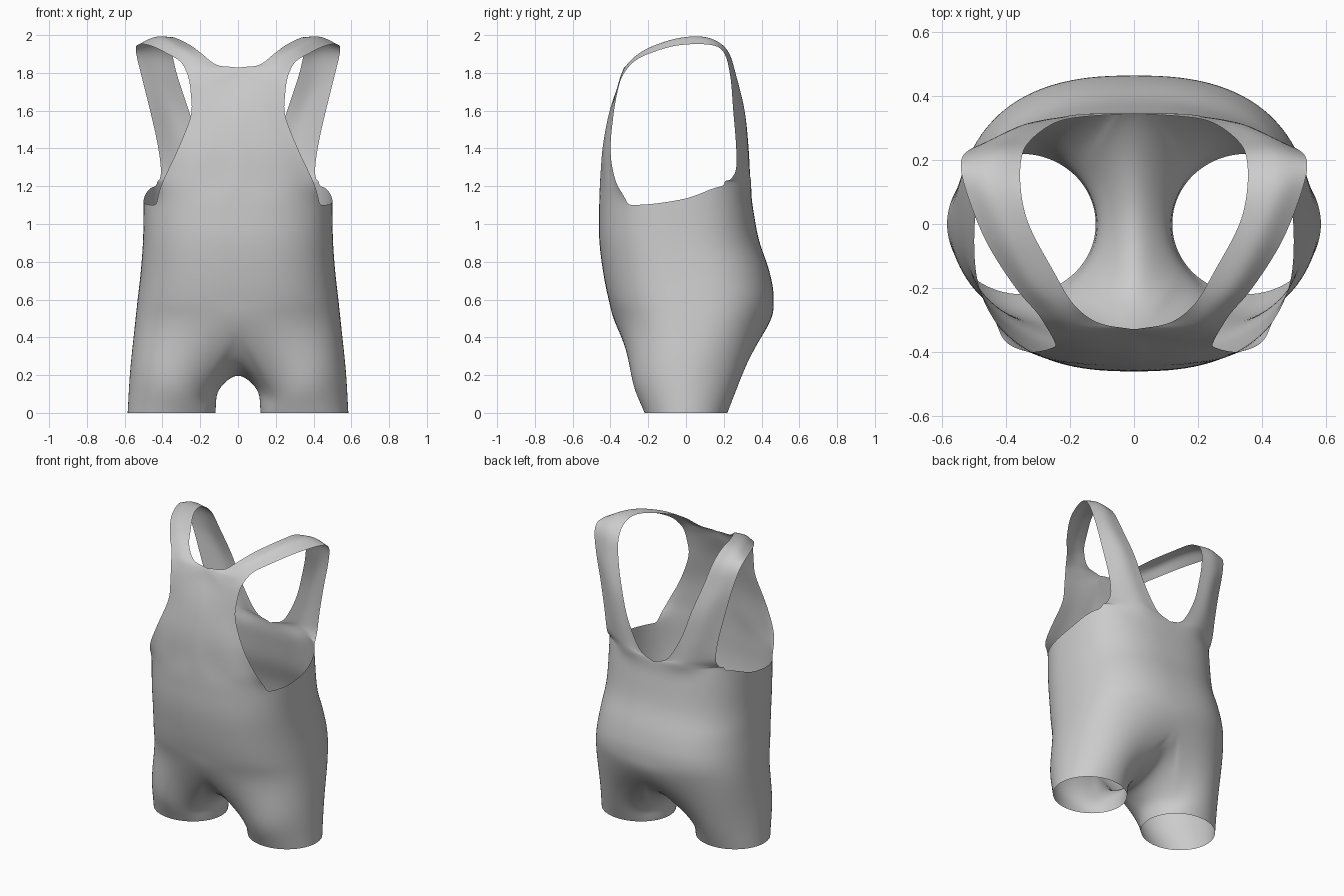
import bpy, bmesh
from math import sin, cos, pi, radians, exp
from mathutils import Vector as V

if "Cube" in bpy.data.objects:
    bpy.data.objects.remove(bpy.data.objects["Cube"])

NU, NI, NA, K = 32, 12, 10, 4   # half-girth, crotch, strap columns; samples per row


def catmull(a, b, c, d, t):
    return 0.5 * (2 * b + (c - a) * t + (2 * a - 5 * b + 4 * c - d) * t * t
                  + (3 * b - a - 3 * c + d) * t ** 3)


def resample(pts, n):
    """Smooth curve through a few points, n + 1 samples."""
    p = [2 * pts[0] - pts[1]] + pts + [2 * pts[-1] - pts[-2]]
    out = []
    for i in range(n + 1):
        f = i / n * (len(pts) - 1)
        j = min(int(f), len(pts) - 2)
        out.append(catmull(*p[j:j + 4], f - j))
    return out


def loft(bm, rows, before=None, after=None):
    """Smooth grid through key rows; ghost rows steer the end tangents."""
    before = before or [2 * a - b for a, b in zip(rows[0], rows[1])]
    after = after or [2 * a - b for a, b in zip(rows[-1], rows[-2])]
    r = [before] + rows + [after]
    grid = []
    for j in range(len(rows) - 1):
        for s in range(K + (j == len(rows) - 2)):
            line = [catmull(*q, s / K) for q in zip(*r[j:j + 4])]
            grid.append([bm.verts.new((max(p.x, 0), p.y, p.z)) for p in line])
    for a, b in zip(grid, grid[1:]):
        for i in range(len(a) - 1):
            bm.faces.new((a[i], a[i + 1], b[i + 1], b[i]))


def half_ring(z, w, yf, yb, lift=0):
    """Half girth from front centre round the side to back centre."""
    out = []
    for i in range(NU + 1):
        t = pi * i / NU
        c = cos(t)
        y = (yf + yb) / 2 - (yb - yf) / 2 * abs(c) ** 0.8 * (1 if c > 0 else -1)
        out.append(V((w * max(sin(t), 0) ** 0.8, y,
                      z + lift * exp(-((i - NU + NA) / 5) ** 2))))
    return out


def leg_arc(cx, rx, ry, z, tilt, a0, a1, n):
    out = []
    for i in range(n + 1):
        a = radians(a0 + (a1 - a0) * i / n)
        out.append(V((cx + rx * cos(a), ry * sin(a), z + tilt * cos(a))))
    return out


def keys(rows):
    return [resample([V(r[i:i + 3]) for i in (0, 3, 6)], NA) for r in rows]


bm = bmesh.new()

# Outer leg and torso, from hem up to the underarm line
hem, thigh = (0.352, 0.233, 0.22, 0, 0), (0.337, 0.235, 0.285, 0.17, 0.05)
body = [leg_arc(*hem, -135, 135, NU), leg_arc(*thigh, -135, 135, NU)]
body += [half_ring(*r) for r in (
    (0.45, 0.548, -0.365, 0.43), (0.60, 0.532, -0.41, 0.465),
    (0.75, 0.515, -0.44, 0.442), (0.92, 0.503, -0.46, 0.385),
    (1.10, 0.50, -0.46, 0.352, 0.1))]
loft(bm, body)

# Inner leg and crotch arch
crotch = resample([V((0, y, z)) for y, z in (
    (0.43, 0.45), (0.36, 0.35), (0.22, 0.255), (0.05, 0.2), (-0.1, 0.21),
    (-0.25, 0.28), (-0.365, 0.45))], NI)
inner = [leg_arc(*hem, 135, 225, NI), leg_arc(*thigh, 135, 225, NI), crotch]
ghost = [V((-p.x, p.y, p.z)) for p in inner[1]]
ghost[0], ghost[-1] = body[3][-1], body[3][0]
loft(bm, inner, after=ghost)

# Bib, shoulder strap and back strap: (inner edge, middle, armhole edge) per row
front = keys([
    (0, -.455, 1.25, .24, -.43, 1.23, .40, -.37, 1.22),
    (0, -.44, 1.42, .18, -.43, 1.40, .325, -.40, 1.38),
    (0, -.405, 1.60, .14, -.40, 1.58, .25, -.385, 1.57),
    (0, -.35, 1.76, .14, -.365, 1.72, .25, -.365, 1.69),
    (0, -.33, 1.825, .15, -.345, 1.785, .26, -.345, 1.765),
    (.11, -.31, 1.84, .20, -.32, 1.835, .275, -.32, 1.81),
    (.19, -.25, 1.90, .25, -.265, 1.89, .305, -.275, 1.86),
    (.25, -.15, 1.945, .32, -.18, 1.94, .37, -.20, 1.90)])
back = keys([
    (.33, 0, 1.985, .40, -.03, 1.985, .465, -.05, 1.945),
    (.355, .12, 1.98, .45, .12, 1.985, .53, .12, 1.95),
    (.35, .215, 1.91, .44, .22, 1.92, .54, .20, 1.91),
    (.32, .265, 1.78, .42, .265, 1.78, .51, .235, 1.78),
    (.26, .31, 1.60, .36, .305, 1.60, .465, .25, 1.60),
    (.20, .33, 1.42, .31, .32, 1.42, .425, .265, 1.42),
    (.10, .34, 1.245, .25, .33, 1.28, .408, .265, 1.29),
    (0, .345, 1.20, .22, .335, 1.22, .415, .235, 1.235)])
top, below = body[-1], body[-2]
loft(bm, [top[:NA + 1]] + front + back + [top[::-1][:NA + 1]],
     before=below[:NA + 1], after=below[::-1][:NA + 1])

bmesh.ops.remove_doubles(bm, verts=bm.verts, dist=0.0008)
# Mirror to the other side
bmesh.ops.mirror(bm, geom=bm.verts[:] + bm.edges[:] + bm.faces[:],
                 axis='X', merge_dist=0.0008)
bmesh.ops.recalc_face_normals(bm, faces=bm.faces)
me = bpy.data.meshes.new("strapped_bodysuit")
bm.to_mesh(me)
bm.free()
suit = bpy.data.objects.new("strapped_bodysuit", me)
bpy.context.collection.objects.link(suit)
for p in me.polygons:
    p.use_smooth = True
sub = suit.modifiers.new("smooth_cloth", 'SUBSURF')
sub.levels = sub.render_levels = 1
